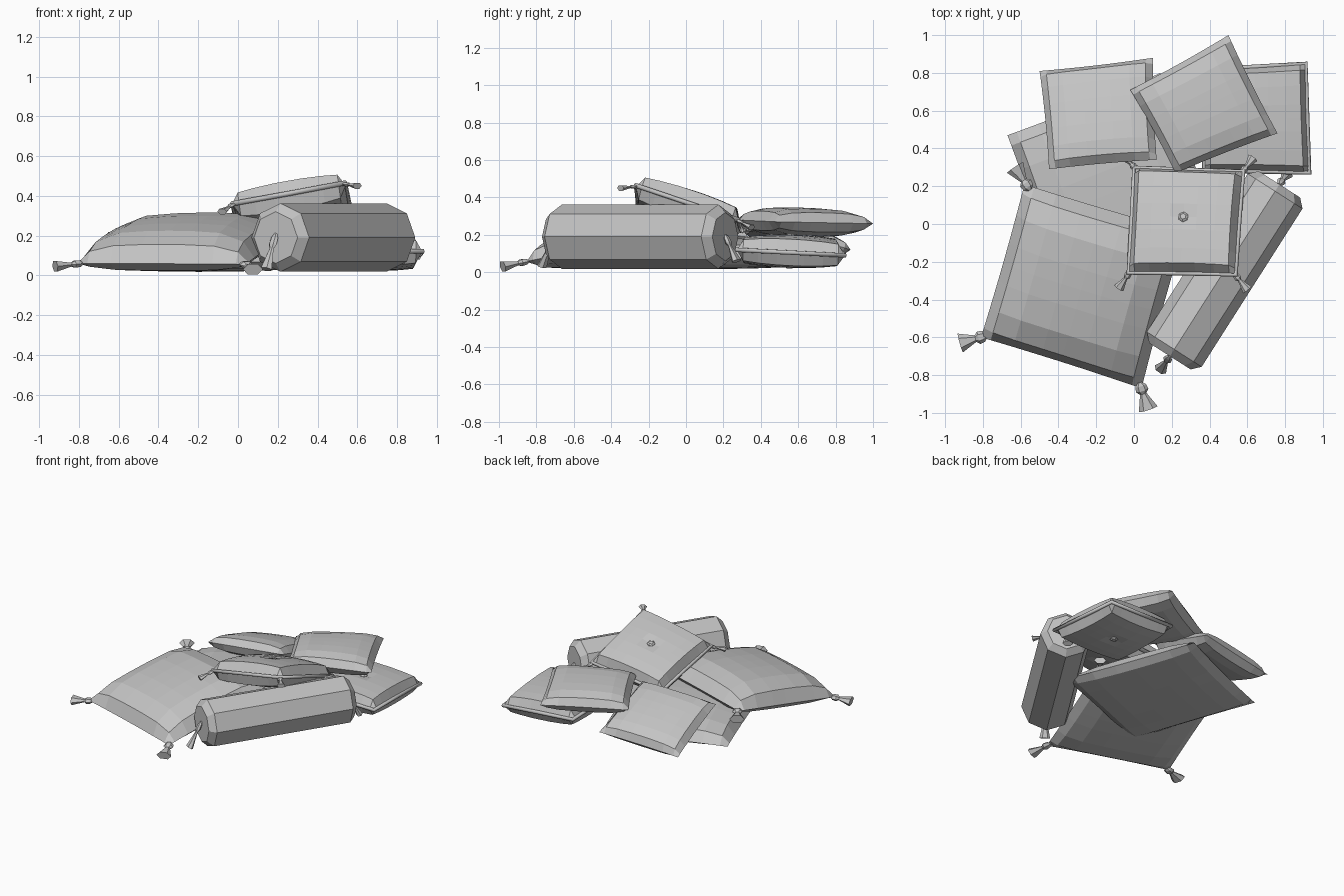
import bpy, bmesh
from math import cos, sin, pi
from mathutils import Vector

if "Cube" in bpy.data.objects:
    bpy.data.objects.remove(bpy.data.objects["Cube"])

cloth = bpy.data.materials.new("grey_cloth")
cloth.use_nodes = True
grey = (0.55, 0.55, 0.55, 1)
cloth.diffuse_color = grey
cloth.node_tree.nodes["Principled BSDF"].inputs["Base Color"].default_value = grey


def finish(name, bm):
    bmesh.ops.recalc_face_normals(bm, faces=bm.faces)
    mesh = bpy.data.meshes.new(name)
    bm.to_mesh(mesh)
    bm.free()
    obj = bpy.data.objects.new(name, mesh)
    mesh.materials.append(cloth)
    bpy.context.collection.objects.link(obj)
    return obj


def lathe(name, start, end, profile, sides, flat=1.0):
    """Rings of (fraction along the axis, radius) between two points."""
    start, end = Vector(start), Vector(end)
    axis = end - start
    side = axis.cross(Vector((0, 0, 1))).normalized()
    up = side.cross(axis).normalized()
    bm = bmesh.new()
    rings = []
    for t, r in profile:
        angles = [2 * pi * i / sides for i in range(sides)]
        rings.append([bm.verts.new(start + axis * t + side * r * cos(a) + up * r * flat * sin(a))
                      for a in angles])
    for a, b in zip(rings, rings[1:]):
        for i in range(sides):
            j = (i + 1) % sides
            bm.faces.new((a[i], a[j], b[j], b[i]))
    bm.faces.new(rings[0])
    bm.faces.new(rings[-1])
    return finish(name, bm)


def tassel(name, start, end, size=1.0):
    shape = [(0, .012), (.12, .03), (.3, .034), (.42, .018), (.7, .034), (1, .052)]
    lathe(name, start, end, [(t, r * size) for t, r in shape], 6, 0.6)


def cushion(name, corners, top, bottom, rim=0.88, fullness=0.6, pinch=0.02, dimple=1.0):
    """Stuffed square between four seam corners, given front left first, anticlockwise."""
    a, b, c, d = [Vector(p) for p in corners]
    normal = (c - a).cross(d - b).normalized()
    steps = [-1, -rim, -0.6, -0.25, 0, 0.25, 0.6, rim, 1]
    height = {1: 0, rim: fullness, 0.6: 0.9, 0.25: 0.99, 0: 1}

    def seam(u, v):
        s, t = u * (1 - pinch * (1 - v * v)), v * (1 - pinch * (1 - u * u))
        return ((a * (1 - s) + b * (1 + s)) * (1 - t) + (d * (1 - s) + c * (1 + s)) * (1 + t)) / 4

    def rise(u, v):
        return (height[abs(u)] * height[abs(v)]) ** 0.8 * (dimple if u == v == 0 else 1)

    bm = bmesh.new()
    for depth in (top, -bottom):
        grid = [[bm.verts.new(seam(u, v) + normal * depth * rise(u, v)) for u in steps] for v in steps]
        for r0, r1 in zip(grid, grid[1:]):
            for i in range(len(steps) - 1):
                bm.faces.new((r0[i], r0[i + 1], r1[i + 1], r1[i]))
    bmesh.ops.remove_doubles(bm, verts=bm.verts, dist=0.0005)
    finish(name, bm)
    return seam, normal


def trimmed_cushion(name, corners, thick):
    """Boxier cushion with a piped seam and a sunken button on both faces."""
    dimple = 0.85
    seam, normal = cushion(name, corners, thick, thick, 0.88, 0.76, 0.015, dimple)
    loop = [(-1, -1), (0, -1), (1, -1), (1, 0), (1, 1), (0, 1), (-1, 1), (-1, 0)]
    curve = bpy.data.curves.new(name + "_piping", "CURVE")
    curve.dimensions = "3D"
    curve.bevel_depth = 0.013
    curve.bevel_resolution = 1
    line = curve.splines.new("POLY")
    line.points.add(len(loop) - 1)
    for point, (u, v) in zip(line.points, loop):
        point.co = (*seam(u, v), 1)
    line.use_cyclic_u = True
    curve.materials.append(cloth)
    bpy.context.collection.objects.link(bpy.data.objects.new(name + "_piping", curve))
    for label, way in (("top", 1), ("bottom", -1)):
        base = seam(0, 0) + normal * way * (thick * dimple - 0.005)
        lathe(f"{name}_{label}_button", base, base + normal * way * 0.022,
              [(0, .028), (.6, .028), (1, .016)], 6)


# Large floor cushion, leaning on the cushion behind it
cushion("floor_cushion", [(-.81, -.6, .06), (.04, -.87, .055), (.27, -.04, .22), (-.58, .21, .2)],
        .15, .075, .88, .52, .012)
tassel("floor_cushion_left_tassel", (-.78, -.59, .06), (-.92, -.63, .045))
tassel("floor_cushion_front_tassel", (.03, -.84, .06), (.075, -.98, .03))
tassel("floor_cushion_back_tassel", (-.55, .18, .2), (-.63, .3, .19))
tassel("floor_cushion_hidden_tassel", (.25, -.06, .22), (.34, .05, .2), .8)

# Broad cushion underneath the pile
cushion("under_cushion", [(-.36, -.45, .065), (.5, -.12, .07), (.14, .8, .08), (-.67, .47, .06)],
        .11, .05)

# Plain cushions at the back, the left one sloping down behind
cushion("back_cushion", [(-.45, .29, .25), (.12, .34, .29), (.1, .88, .12), (-.5, .81, .065)],
        .075, .075)
cushion("tilted_cushion", [(.22, .27, .28), (.76, .48, .27), (.5, 1.0, .26), (-.02, .71, .25)],
        .08, .075)

# Trimmed cushions: one on top, one low at the back
trimmed_cushion("top_cushion", [(-.03, -.26, .36), (.54, -.27, .465), (.58, .28, .28), (0, .3, .22)], .096)
trimmed_cushion("low_cushion", [(.37, .28, .12), (.93, .27, .12), (.91, .85, .09), (.36, .82, .12)], .088)
tassel("top_cushion_left_tassel", (-.02, -.25, .36), (-.08, -.34, .32), .55)
tassel("top_cushion_right_tassel", (.53, -.26, .46), (.6, -.35, .45), .55)
tassel("top_cushion_back_tassel", (.57, .27, .28), (.63, .35, .24), .55)
tassel("top_cushion_far_tassel", (.01, .29, .22), (-.05, .36, .23), .55)

# Eight-sided bolster with bevelled ends
lathe("bolster", (.19, -.7, .19), (.77, .21, .19),
      [(0, .13), (.04, .172), (.96, .172), (1, .13)], 8)
tassel("bolster_front_tassel", (.19, -.7, .21), (.14, -.77, .03), .7)
tassel("bolster_back_tassel", (.77, .21, .2), (.81, .27, .06), .7)
